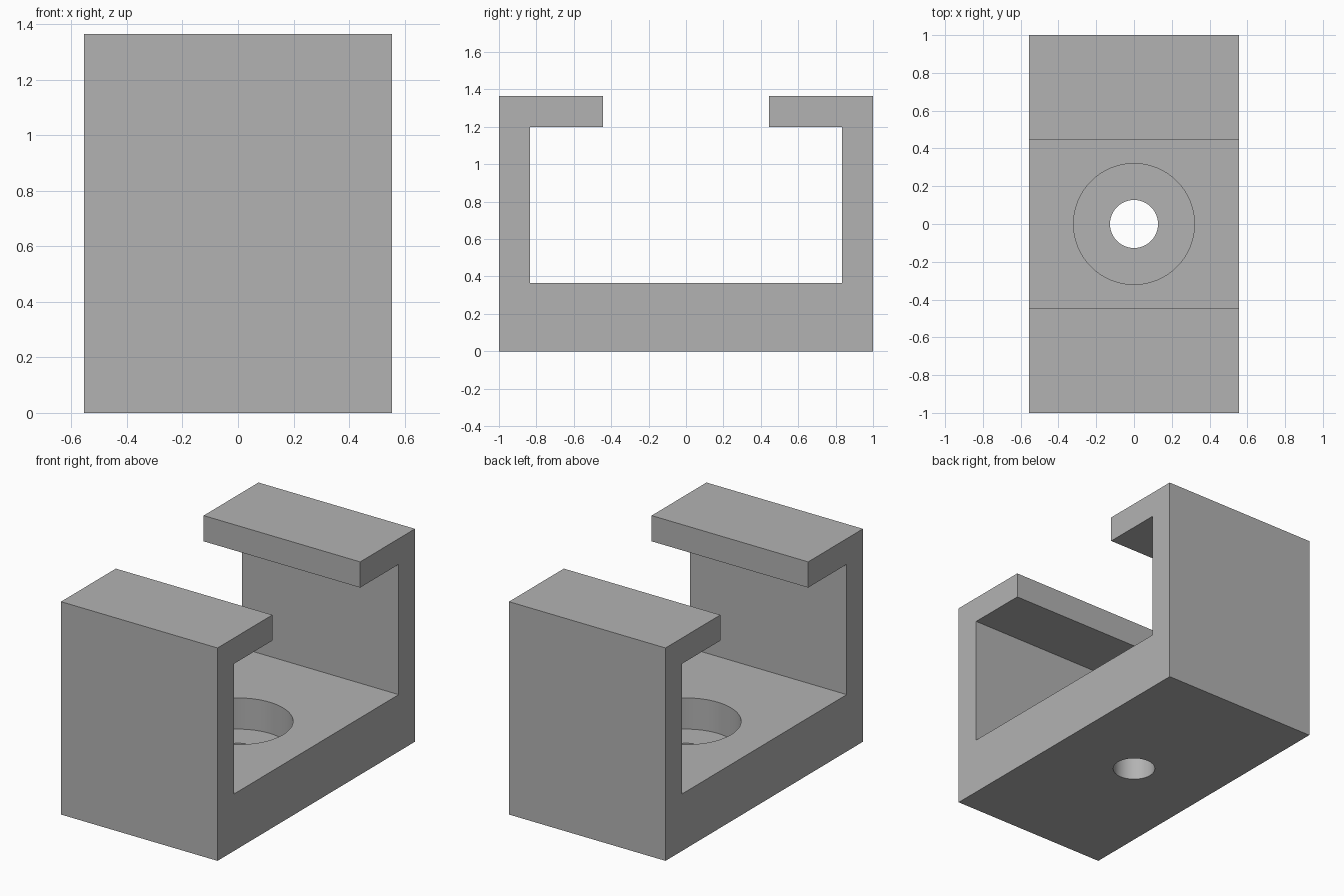
import bpy
import bmesh
import math

default = bpy.data.objects.get("Cube")
if default:
    bpy.data.objects.remove(default, do_unlink=True)

HALF_X, HALF_Y, TOP = 0.555, 1.0, 1.365
WALL = 0.165       # wall, lip and bore seat thickness
FLOOR = 0.365
LIP_Y = 0.445

grey = bpy.data.materials.new("light grey")
grey.use_nodes = True
grey.diffuse_color = (0.45, 0.45, 0.45, 1)
grey.node_tree.nodes["Principled BSDF"].inputs["Base Color"].default_value = grey.diffuse_color


def channel(name):
    """C-shaped section, mirrored about y = 0 and extruded along x."""
    half = [(HALF_Y, 0), (HALF_Y, TOP), (LIP_Y, TOP), (LIP_Y, TOP - WALL),
            (HALF_Y - WALL, TOP - WALL), (HALF_Y - WALL, FLOOR)]
    section = half + [(-y, z) for y, z in reversed(half)]
    bm = bmesh.new()
    face = bm.faces.new([bm.verts.new((-HALF_X, y, z)) for y, z in section])
    ext = bmesh.ops.extrude_face_region(bm, geom=[face])
    moved = [v for v in ext["geom"] if isinstance(v, bmesh.types.BMVert)]
    bmesh.ops.translate(bm, verts=moved, vec=(2 * HALF_X, 0, 0))
    bmesh.ops.recalc_face_normals(bm, faces=bm.faces)
    mesh = bpy.data.meshes.new(name)
    bm.to_mesh(mesh)
    bm.free()
    mesh.materials.append(grey)
    obj = bpy.data.objects.new(name, mesh)
    bpy.context.collection.objects.link(obj)
    return obj


def drill(target, radius, bottom, top):
    """Cut a vertical round hole through the centre of the floor."""
    bpy.ops.mesh.primitive_cylinder_add(vertices=96, radius=radius, depth=top - bottom,
                                        location=(0, 0, (top + bottom) / 2))
    cutter = bpy.context.object
    cutter.hide_render = True
    cutter.data.materials.append(grey)
    mod = target.modifiers.new("hole", 'BOOLEAN')
    mod.operation = 'DIFFERENCE'
    mod.solver = 'EXACT'
    mod.object = cutter
    bpy.ops.object.select_all(action='DESELECT')
    target.select_set(True)
    bpy.context.view_layer.objects.active = target
    bpy.ops.object.modifier_apply(modifier=mod.name)
    bpy.data.objects.remove(cutter, do_unlink=True)


# Bracket body with a counterbored screw hole
bracket = channel("channel_bracket")
drill(bracket, 0.32, WALL, FLOOR + 0.2)
drill(bracket, 0.127, -0.2, FLOOR + 0.2)
bpy.ops.object.shade_smooth_by_angle(angle=math.radians(30))
